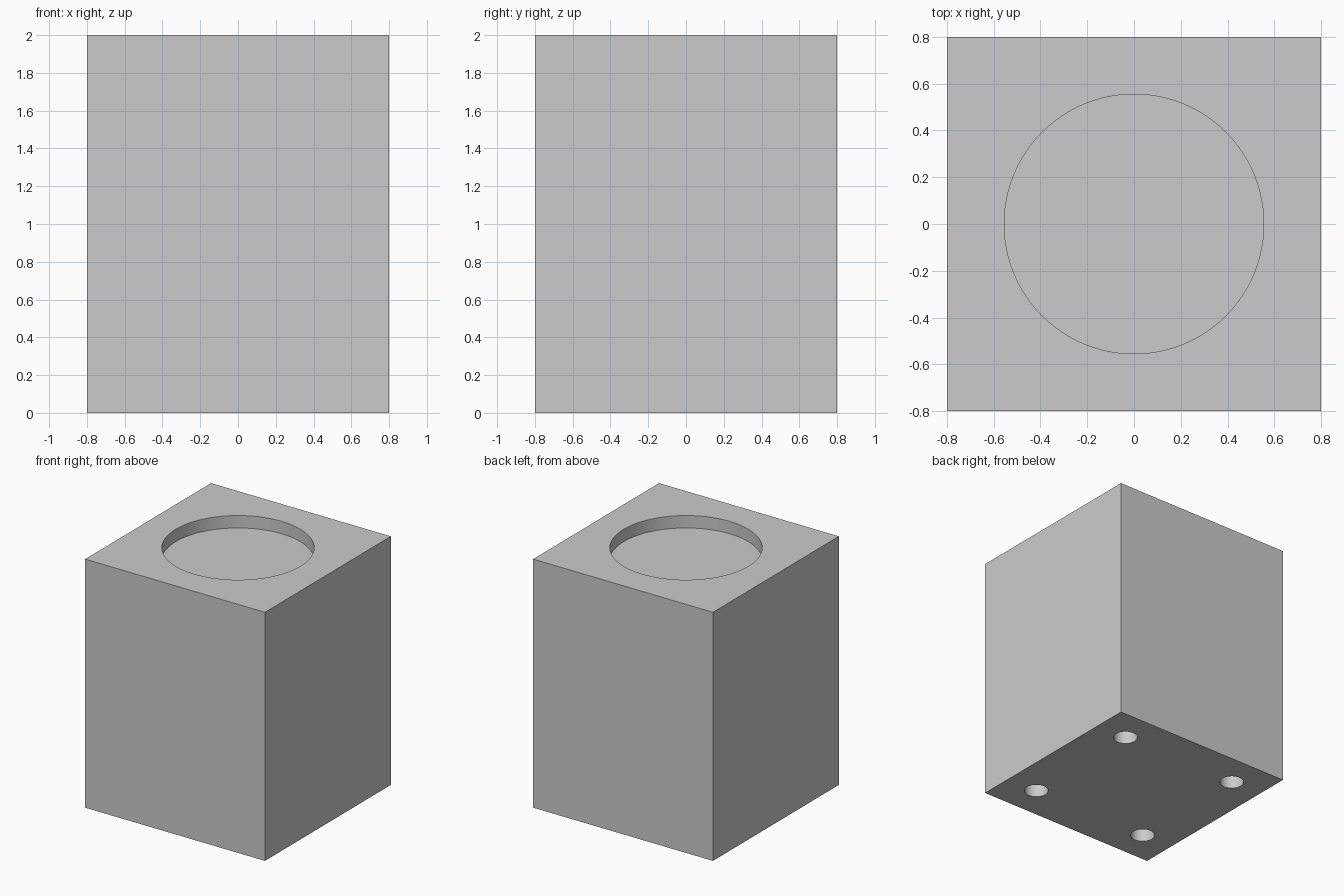
import bpy
import math

if "Cube" in bpy.data.objects:
    bpy.data.objects.remove(bpy.data.objects["Cube"], do_unlink=True)

WIDTH, HEIGHT = 1.6, 2.0
RECESS_RADIUS, RECESS_DEPTH = 0.555, 0.1
HOLE_RADIUS, HOLE_DEPTH, HOLE_OFFSET = 0.09, 0.4, 0.525

grey = bpy.data.materials.new("plain grey")
grey.use_nodes = True
colour = (0.6, 0.6, 0.6, 1)
grey.diffuse_color = colour
grey.node_tree.nodes["Principled BSDF"].inputs["Base Color"].default_value = colour


def cut_cylinder(body, name, radius, x, y, z_low, z_high, sides):
    """Subtract an upright cylinder from the body."""
    bpy.ops.mesh.primitive_cylinder_add(
        vertices=sides, radius=radius, depth=z_high - z_low,
        location=(x, y, (z_low + z_high) / 2))
    cutter = bpy.context.object
    cutter.name = name
    cutter.hide_render = True
    cutter.data.materials.append(grey)
    mod = body.modifiers.new(name, "BOOLEAN")
    mod.operation = "DIFFERENCE"
    mod.solver = "EXACT"
    mod.object = cutter
    bpy.context.view_layer.objects.active = body
    bpy.ops.object.modifier_apply(modifier=mod.name)
    bpy.data.objects.remove(cutter, do_unlink=True)


# Block body
bpy.ops.mesh.primitive_cube_add(size=1, location=(0, 0, HEIGHT / 2))
block = bpy.context.object
block.name = "block_body"
block.scale = (WIDTH, WIDTH, HEIGHT)
bpy.ops.object.transform_apply(location=True, rotation=False, scale=True)
block.data.materials.append(grey)

# Round recess in the top
cut_cylinder(block, "top_recess", RECESS_RADIUS, 0, 0,
             HEIGHT - RECESS_DEPTH, HEIGHT + 0.1, 96)

# Four holes in the underside
for sx in (-1, 1):
    for sy in (-1, 1):
        cut_cylinder(block, "bottom_hole", HOLE_RADIUS,
                     sx * HOLE_OFFSET, sy * HOLE_OFFSET, -0.1, HOLE_DEPTH, 48)

# Smooth round walls, sharp rims and corners
bpy.ops.object.select_all(action="DESELECT")
block.select_set(True)
bpy.context.view_layer.objects.active = block
bpy.ops.object.shade_smooth_by_angle(angle=math.radians(30))
